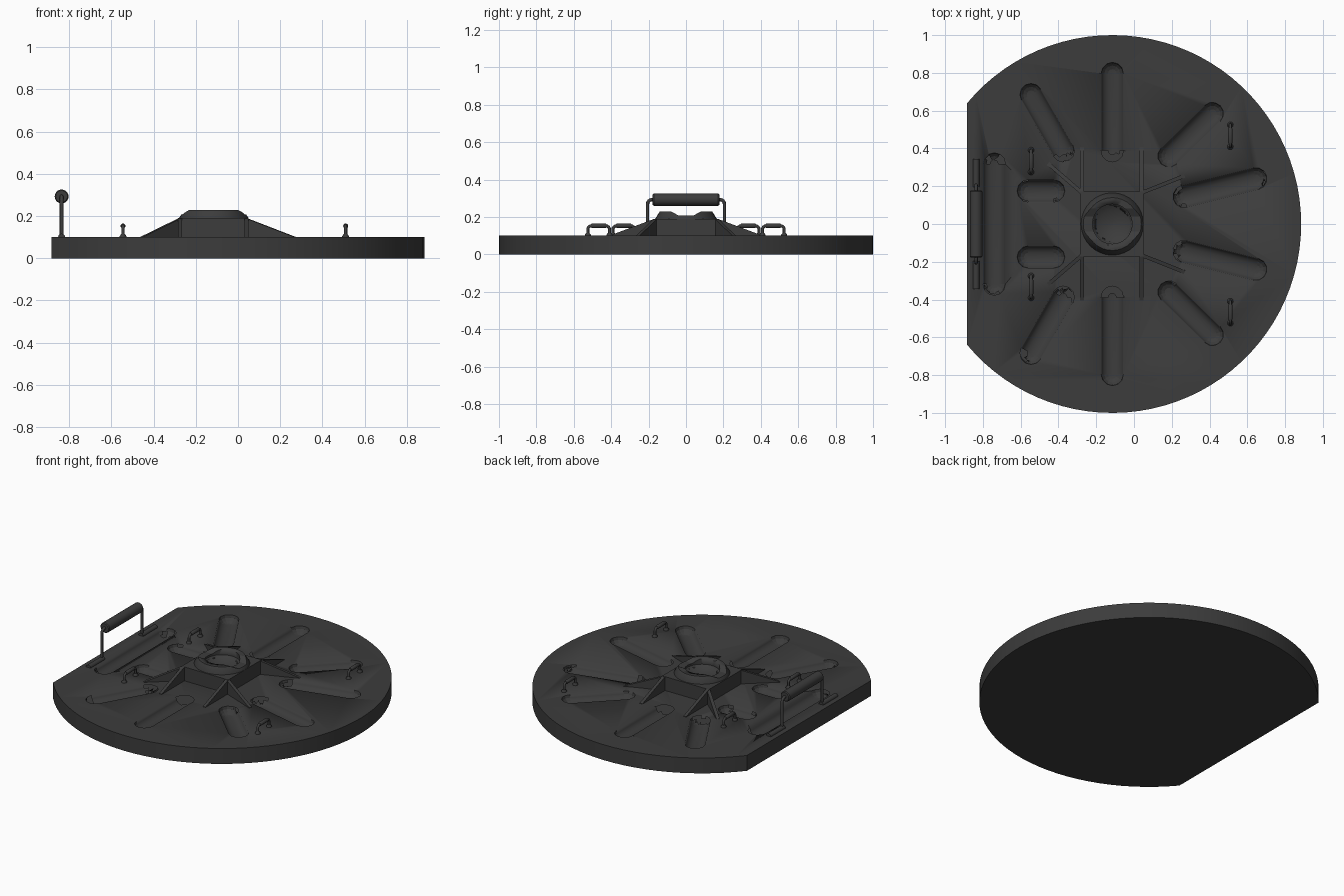
import bpy, bmesh, math
from mathutils import Vector

if "Cube" in bpy.data.objects:
    bpy.data.objects.remove(bpy.data.objects["Cube"])

CX, TOP = -0.115, 0.1  # disc axis and height of the deck
mat = bpy.data.materials.new("charcoal")
mat.diffuse_color = (0.045, 0.045, 0.045, 1)
mat.use_nodes = True
mat.node_tree.nodes["Principled BSDF"].inputs["Base Color"].default_value = mat.diffuse_color


def finish(bm, name, smooth=True):
    bmesh.ops.recalc_face_normals(bm, faces=bm.faces[:])
    me = bpy.data.meshes.new(name)
    bm.to_mesh(me)
    bm.free()
    ob = bpy.data.objects.new(name, me)
    bpy.context.collection.objects.link(ob)
    me.materials.append(mat)
    if smooth:
        bpy.ops.object.select_all(action='DESELECT')
        ob.select_set(True)
        bpy.context.view_layer.objects.active = ob
        bpy.ops.object.shade_smooth_by_angle(angle=math.radians(35))
    return ob


def prism(name, pts, vec, smooth=False):
    """Extrude a flat outline along a vector."""
    bm = bmesh.new()
    face = bm.faces.new([bm.verts.new(p) for p in pts])
    ext = bmesh.ops.extrude_face_region(bm, geom=[face])
    new = [v for v in ext['geom'] if isinstance(v, bmesh.types.BMVert)]
    bmesh.ops.translate(bm, verts=new, vec=vec)
    return finish(bm, name, smooth)


def lathe(name, profile, loc, n=32, axis='Z'):
    """Revolve (radius, height) points around an axis."""
    bm = bmesh.new()
    rings = []
    for r, h in profile:
        ring = []
        for i in range(n):
            a = 2 * math.pi * i / n
            p = Vector((r * math.cos(a), r * math.sin(a), h))
            if axis == 'Y':
                p = Vector((p.x, p.z, p.y))
            ring.append(bm.verts.new(p + Vector(loc)))
        rings.append(ring)
    for a, b in zip(rings, rings[1:]):
        for i in range(n):
            bm.faces.new((a[i], a[(i + 1) % n], b[(i + 1) % n], b[i]))
    bm.faces.new(rings[0])
    bm.faces.new(rings[-1])
    return finish(bm, name)


def cut(target, cutters):
    for c in cutters:
        c.hide_render = True
        c.hide_viewport = True
        m = target.modifiers.new("cut", 'BOOLEAN')
        m.operation, m.object, m.solver = 'DIFFERENCE', c, 'EXACT'


def tube(name, pts, r):
    """Round bar along a path."""
    cu = bpy.data.curves.new(name, 'CURVE')
    cu.dimensions = '3D'
    cu.bevel_depth, cu.bevel_resolution, cu.use_fill_caps = r, 2, True
    sp = cu.splines.new('POLY')
    sp.points.add(len(pts) - 1)
    for p, co in zip(sp.points, pts):
        p.co = (*co, 1)
    cu.materials.append(mat)
    ob = bpy.data.objects.new(name, cu)
    bpy.context.collection.objects.link(ob)


def slot_cutter(a, b, r=0.059):
    """Shallow capsule between two plan points."""
    bm = bmesh.new()
    d = math.atan2(b[1] - a[1], b[0] - a[0])
    for p in (a, b):
        vs = bmesh.ops.create_uvsphere(bm, u_segments=12, v_segments=8, radius=r)['verts']
        for v in vs:
            x, y, z = v.co
            v.co = (p[0] + x * math.cos(d) - y * math.sin(d),
                    p[1] + x * math.sin(d) + y * math.cos(d), TOP + z * 0.75)
    res = bmesh.ops.convex_hull(bm, input=bm.verts[:])
    junk = [v for v in res['geom_interior'] if isinstance(v, bmesh.types.BMVert)]
    bmesh.ops.delete(bm, geom=junk, context='VERTS')
    return finish(bm, "slot_cutter")


# Disc with one flat side
a0 = math.acos(-0.77)
N = 72
outline = [(CX + math.cos(t), math.sin(t), 0)
           for t in (-a0 + 2 * a0 * i / N for i in range(N + 1))]
disc = prism("disc", outline, (0, 0, TOP), True)

# Scooped slots around the deck
slots = [((-0.74, -0.318), (-0.74, 0.318))]
for a, b in [((CX, 0.388), (CX, 0.797)), ((-0.375, 0.388), (-0.545, 0.685)),
             ((0.185, 0.36), (0.415, 0.585)), ((0.265, 0.145), (0.645, 0.24)),
             ((-0.56, 0.175), (-0.425, 0.175))]:
    for s in (1, -1):
        slots.append(((a[0], a[1] * s), (b[0], b[1] * s)))
cut(disc, [slot_cutter(a, b) for a, b in slots])

# Central block
X0, X1, HY, HZ = -0.285, 0.05, 0.172, 0.19
hub = prism("hub_block", [(X0, -HY, 0.095), (X1, -HY, 0.095), (X1, HY, 0.095),
                          (X0, HY, 0.095)], (0, 0, HZ - 0.095))

# Collar with a bowl and a shallow groove across it
collar = lathe("hub_collar", [(0.165, 0.185), (0.165, 0.19), (0.14, 0.23)], (CX, 0, 0))
bowl = lathe("bowl_cutter", [(0.01, 0.165), (0.07, 0.175), (0.105, 0.195), (0.105, 0.3)],
             (CX, 0, 0))
groove = prism("groove_cutter", [(-0.4, -0.085, 0.232), (-0.4, -0.04, 0.208), (-0.4, 0.04, 0.208),
                                 (-0.4, 0.085, 0.232), (-0.4, 0.085, 0.3), (-0.4, -0.085, 0.3)],
               (0.6, 0, 0))
cut(collar, [bowl, groove])
cut(hub, [bowl])


def rib(start, end):
    """Triangular brace sloping from the block to the deck."""
    s, e = Vector((*start, 0)), Vector((*end, 0))
    d = (e - s).normalized()
    side = Vector((-d.y, d.x, 0)) * 0.01
    back = s - d * 0.01
    pts = [p - side + Vector((0, 0, z)) for p, z in
           ((back, 0.095), (e, 0.095), (e, 0.102), (s, HZ), (back, HZ))]
    prism("rib", pts, side * 2)


for s in (1, -1):
    rib((-0.275, s * 0.17), (-0.275, s * 0.405))
    rib((0.04, s * 0.17), (0.04, s * 0.405))
    rib((-0.275, s * 0.165), (-0.455, s * 0.32))
    rib((0.04, s * 0.165), (0.268, s * 0.255))


def handle(name, x, yc, half, z, r, bend):
    """Bent bar standing on the deck."""
    left = [(x, yc - half, 0.095)]
    for i in range(5):
        a = math.pi / 2 * i / 4
        left.append((x, yc - half + bend * (1 - math.cos(a)), z - bend * (1 - math.sin(a))))
    tube(name + "_bar", left + [(px, 2 * yc - y, pz) for px, y, pz in reversed(left)], r)


# Small handles with grips and feet
for x, y in ((-0.545, 0.333), (0.51, 0.467)):
    for s in (1, -1):
        handle("small_handle", x, y * s, 0.058, 0.153, 0.008, 0.02)
        lathe("small_grip", [(0.009, -0.042), (0.012, -0.036), (0.012, 0.036), (0.009, 0.042)],
              (x, y * s, 0.153), 12, 'Y')
        for k in (-0.058, 0.058):
            lathe("small_foot", [(0.016, 0.095), (0.016, 0.105), (0.009, 0.115)],
                  (x, y * s + k, 0), 12)

# Large handle with grip and foot bars
HX = -0.836
handle("large_handle", HX, 0, 0.206, 0.293, 0.009, 0.025)
lathe("large_grip", [(0.028, -0.178), (0.033, -0.172), (0.033, 0.172), (0.028, 0.178)],
      (HX, 0, 0.293), 20, 'Y')
for s in (1, -1):
    lathe("large_foot", [(0.017, -0.075), (0.017, 0.075)], (HX, s * 0.27, 0.1), 12, 'Y')
